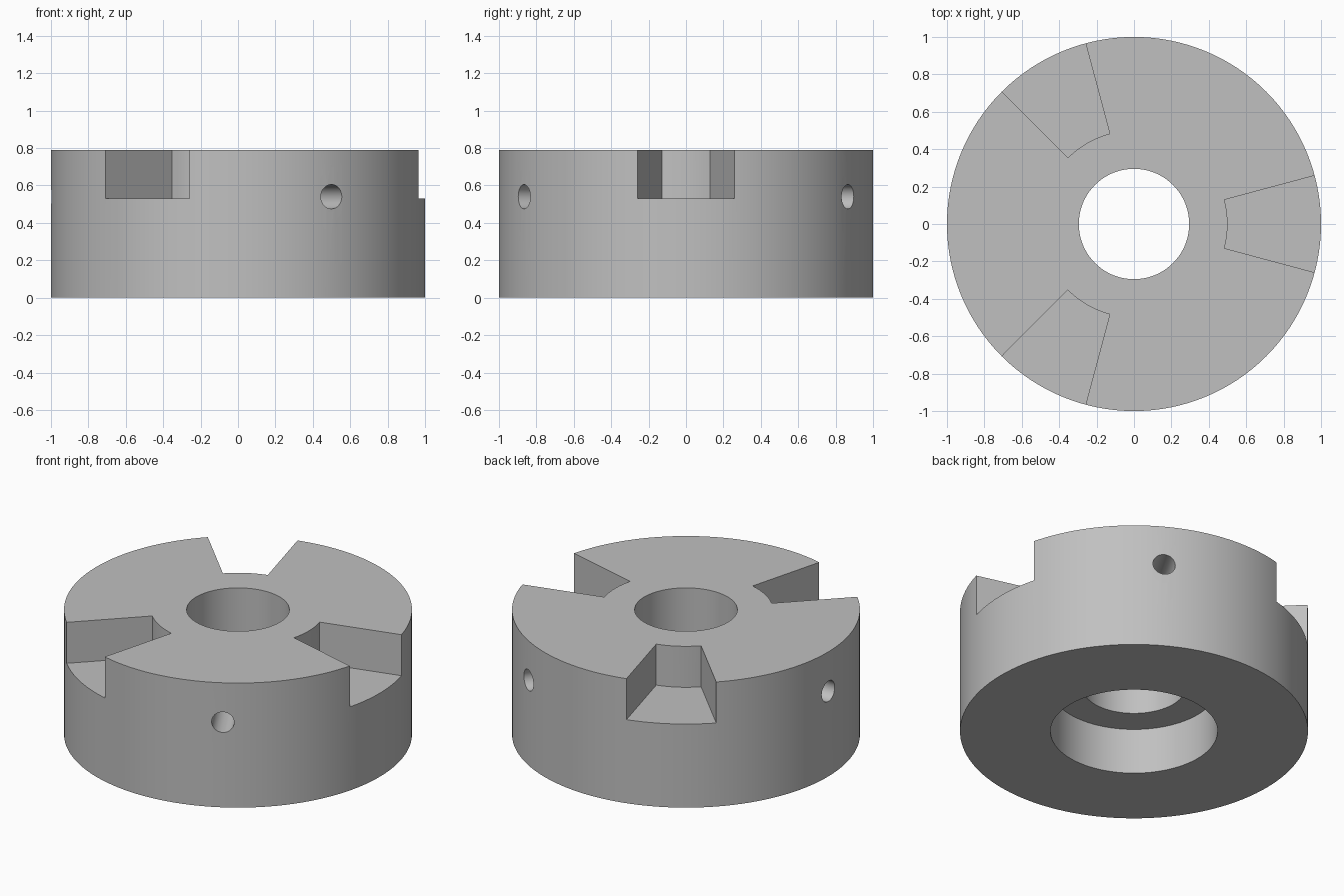
import bpy
import bmesh
from math import sin, cos, radians, tau
from mathutils import Matrix

cube = bpy.data.objects.get("Cube")
if cube:
    bpy.data.objects.remove(cube, do_unlink=True)

HEIGHT, SLOT_FLOOR = 0.79, 0.53
BORE, COUNTERBORE, COUNTERBORE_DEPTH = 0.295, 0.48, 0.29
HOLE_R, HOLE_Z, HOLE_DEPTH = 0.065, 0.54, 0.4
SEGMENTS = 128

# Plain grey metal
grey = bpy.data.materials.new("grey_metal")
grey.use_nodes = True
colour = (0.53, 0.53, 0.53, 1)
grey.diffuse_color = colour
grey.node_tree.nodes["Principled BSDF"].inputs["Base Color"].default_value = colour


def make_object(name, bm):
    bmesh.ops.recalc_face_normals(bm, faces=bm.faces)
    mesh = bpy.data.meshes.new(name)
    bm.to_mesh(mesh)
    bm.free()
    mesh.materials.append(grey)
    obj = bpy.data.objects.new(name, mesh)
    bpy.context.collection.objects.link(obj)
    return obj


def lathe(name, profile):
    bm = bmesh.new()
    rings = []
    for i in range(SEGMENTS):
        a = tau * i / SEGMENTS
        rings.append([bm.verts.new((r * cos(a), r * sin(a), z)) for r, z in profile])
    for i, ring in enumerate(rings):
        after = rings[(i + 1) % SEGMENTS]
        for j in range(len(profile)):
            k = (j + 1) % len(profile)
            bm.faces.new((ring[j], after[j], after[k], ring[k]))
    return make_object(name, bm)


def wedge_cutter(angle):
    # Radial sector with a curved inner wall, open at the rim and top
    arc = [radians(angle - 15 + 30 * i / 12) for i in range(13)]
    outline = [(0.5 * cos(a), 0.5 * sin(a)) for a in arc]
    outline += [(1.3 * cos(a), 1.3 * sin(a)) for a in (arc[-1], arc[0])]
    bm = bmesh.new()
    face = bm.faces.new([bm.verts.new((x, y, SLOT_FLOOR)) for x, y in outline])
    top = bmesh.ops.extrude_face_region(bm, geom=[face])["geom"]
    verts = [v for v in top if isinstance(v, bmesh.types.BMVert)]
    bmesh.ops.translate(bm, verts=verts, vec=(0, 0, 0.5))
    return make_object("slot_cutter", bm)


def hole_cutter(angle):
    # Blind radial hole drilled inward from the rim
    length = HOLE_DEPTH + 0.2
    place = (Matrix.Rotation(radians(angle), 4, "Z")
             @ Matrix.Translation((1.2 - length / 2, 0, HOLE_Z))
             @ Matrix.Rotation(radians(90), 4, "Y"))
    bm = bmesh.new()
    bmesh.ops.create_cone(bm, cap_ends=True, segments=32, radius1=HOLE_R,
                          radius2=HOLE_R, depth=length, matrix=place)
    return make_object("hole_cutter", bm)


# Turned body with a bore and a wider recess underneath
body = lathe("collar_body", [
    (BORE, COUNTERBORE_DEPTH), (COUNTERBORE, COUNTERBORE_DEPTH), (COUNTERBORE, 0),
    (1, 0), (1, HEIGHT), (BORE, HEIGHT)])
bpy.context.view_layer.objects.active = body
body.select_set(True)

# Three slots, with a hole midway between each pair
for i in range(3):
    for cutter in (wedge_cutter(120 * i), hole_cutter(120 * i + 60)):
        cutter.hide_render = True
        cut = body.modifiers.new("cut", "BOOLEAN")
        cut.operation = "DIFFERENCE"
        cut.solver = "EXACT"
        cut.object = cutter
        bpy.ops.object.modifier_apply(modifier=cut.name)
        bpy.data.objects.remove(cutter, do_unlink=True)

bpy.ops.object.shade_smooth_by_angle(angle=radians(30))
